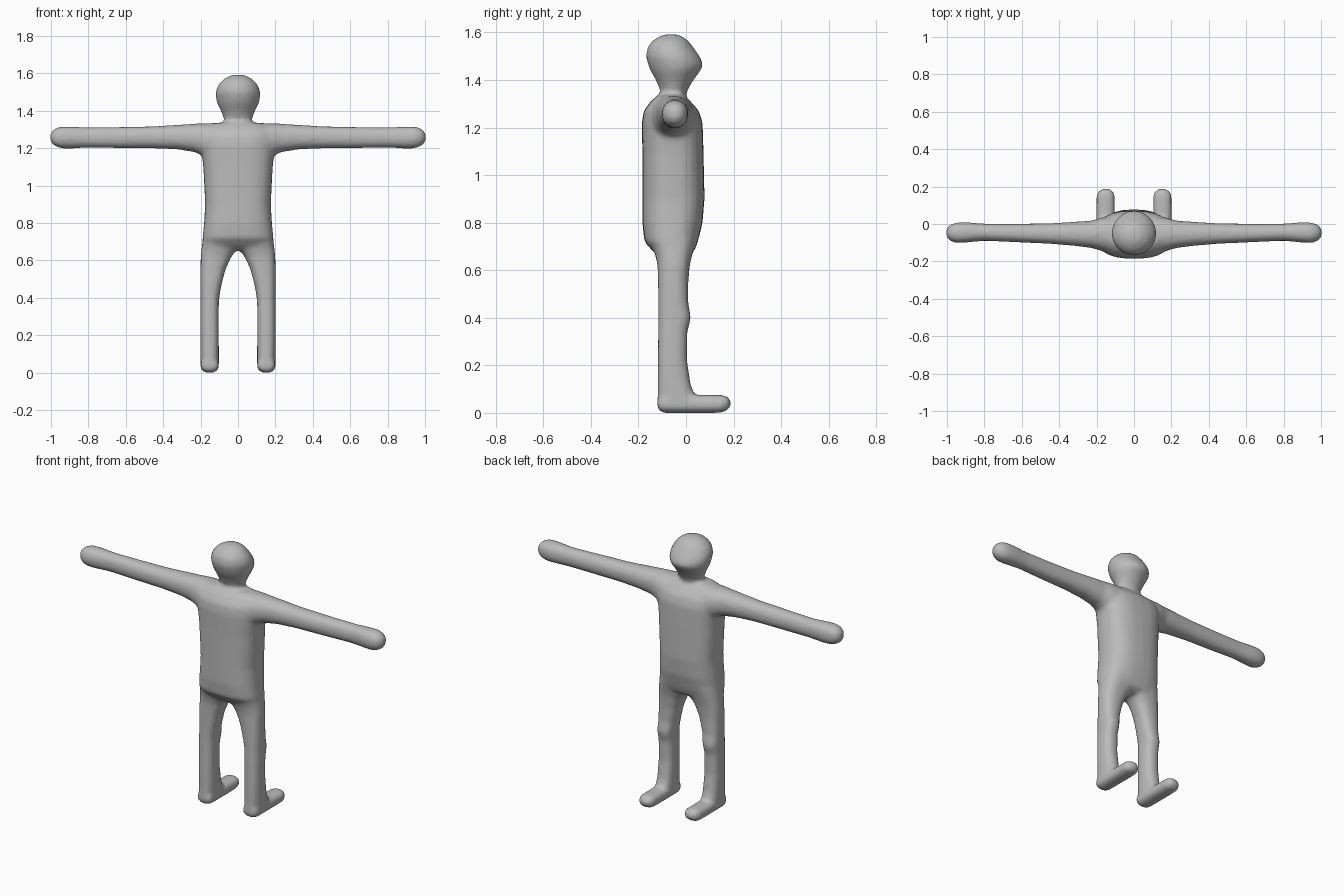
import bpy
import bmesh
import math
from mathutils import Vector

SIDES = 24

default_cube = bpy.data.objects.get("Cube")
if default_cube:
    bpy.data.objects.remove(default_cube, do_unlink=True)


def rounded(value, power):
    """Signed power used to shape a superellipse."""
    return math.copysign(abs(value) ** (2 / power), value)


def loft(bm, rings, axis, power=2.4, mirror=False):
    """Skin rounded cross-sections (position, low, high, low, high) along an axis."""
    across, other = [i for i in range(3) if i != axis]
    for flip in ([1, -1] if mirror else [1]):
        loops = []
        for position, a_low, a_high, b_low, b_high in rings:
            loop = []
            for step in range(SIDES):
                angle = math.tau * step / SIDES
                point = Vector()
                point[axis] = position
                point[across] = (a_low + a_high + (a_high - a_low) * rounded(math.cos(angle), power)) / 2
                point[other] = (b_low + b_high + (b_high - b_low) * rounded(math.sin(angle), power)) / 2
                point.x *= flip
                loop.append(bm.verts.new(point))
            loops.append(loop)
        for lower, upper in zip(loops, loops[1:]):
            for i in range(SIDES):
                j = (i + 1) % SIDES
                bm.faces.new((lower[i], lower[j], upper[j], upper[i]))
        bm.faces.new(loops[0])
        bm.faces.new(loops[-1])


def symmetric(profile):
    """Expand (height, half width, back, front) into full cross-sections."""
    return [(z, -half, half, low, high) for z, half, low, high in profile]


bm = bmesh.new()

# Torso, rounded off at hips and shoulders
loft(bm, symmetric([
    (.655, .12, -.11, .0),
    (.68, .19, -.14, .035),
    (.72, .19, -.175, .05),
    (.8, .182, -.184, .07),
    (.9, .176, -.184, .078),
    (1.1, .186, -.184, .074),
    (1.22, .2, -.186, .07),
    (1.27, .2, -.178, .055),
    (1.31, .17, -.15, .02),
    (1.335, .13, -.12, -.01),
]), axis=2, power=2.6)

# Neck and head with a slightly pointed face
loft(bm, symmetric([
    (1.28, .08, -.12, .01),
    (1.335, .07, -.105, .0),
    (1.36, .077, -.11, .008),
    (1.4, .092, -.127, .032),
    (1.44, .112, -.15, .062),
    (1.465, .118, -.16, .074),
    (1.5, .121, -.169, .058),
    (1.54, .105, -.162, .03),
    (1.57, .077, -.137, .006),
    (1.592, .035, -.095, -.03),
]), axis=2, power=1.95)

# Legs
loft(bm, [
    (.015, .11, .194, -.114, .03),
    (.04, .102, .201, -.12, .04),
    (.08, .102, .201, -.12, .035),
    (.12, .102, .201, -.12, .02),
    (.22, .103, .201, -.119, .005),
    (.34, .103, .201, -.118, .006),
    (.4, .1, .201, -.117, .022),
    (.46, .09, .201, -.117, .01),
    (.55, .067, .201, -.118, .01),
    (.62, .035, .2, -.12, .016),
    (.66, .003, .196, -.128, .025),
    (.72, -.02, .188, -.15, .04),
    (.8, -.02, .17, -.15, .05),
], axis=2, power=2.5, mirror=True)

# Feet
loft(bm, [
    (-.12, .112, .19, .012, .065),
    (-.09, .102, .201, -.001, .078),
    (.1, .102, .201, -.001, .076),
    (.155, .102, .201, .001, .076),
    (.175, .112, .191, .012, .068),
    (.188, .13, .172, .026, .054),
], axis=1, power=2.5, mirror=True)

# Arms and hands
loft(bm, [
    (.08, -.15, .04, 1.13, 1.335),
    (.17, -.145, .035, 1.15, 1.333),
    (.23, -.128, .018, 1.178, 1.331),
    (.32, -.117, .012, 1.193, 1.325),
    (.45, -.106, .004, 1.199, 1.317),
    (.65, -.097, .001, 1.2, 1.313),
    (.8, -.09, .002, 1.202, 1.311),
    (.9, -.1, .01, 1.198, 1.316),
    (.95, -.102, .008, 1.199, 1.316),
    (.985, -.09, -.004, 1.214, 1.302),
    (1.003, -.068, -.025, 1.235, 1.28),
], axis=0, power=2.2, mirror=True)

bmesh.ops.recalc_face_normals(bm, faces=bm.faces)
mesh = bpy.data.meshes.new("body")
bm.to_mesh(mesh)
bm.free()
body = bpy.data.objects.new("body", mesh)
bpy.context.collection.objects.link(body)

# Fuse the parts into one skin and soften the joins
remesh = body.modifiers.new("fuse", 'REMESH')
remesh.mode = 'VOXEL'
remesh.voxel_size = .011
remesh.use_smooth_shade = True
soften = body.modifiers.new("soften", 'SMOOTH')
soften.factor = .5
soften.iterations = 9

# Plain grey clay
clay = bpy.data.materials.new("grey clay")
clay.use_nodes = True
colour = (.5, .5, .5, 1)
clay.diffuse_color = colour
clay.node_tree.nodes["Principled BSDF"].inputs["Base Color"].default_value = colour
mesh.materials.append(clay)
for face in mesh.polygons:
    face.use_smooth = True
